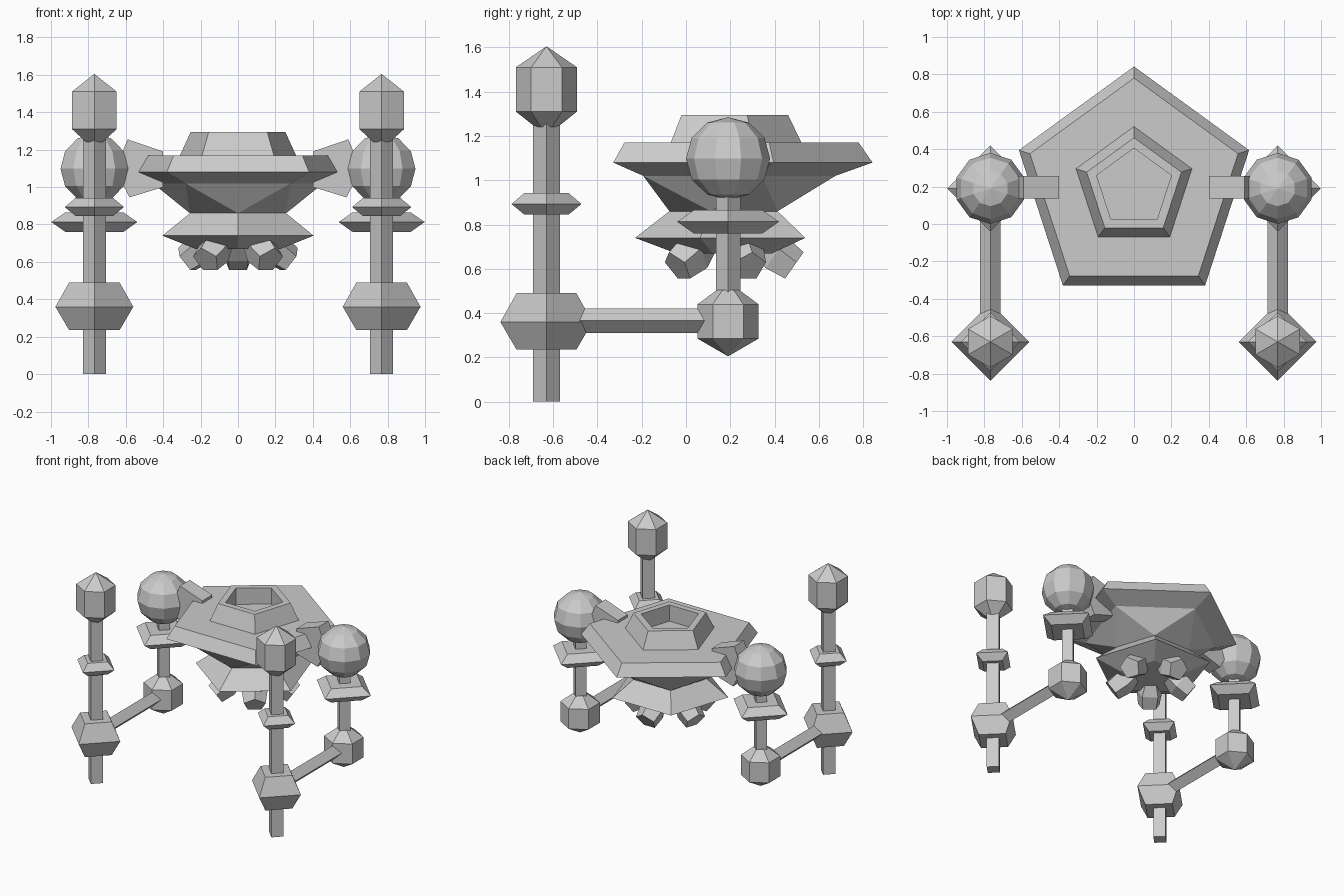
import bpy, bmesh
from math import sin, cos, pi, radians
from mathutils import Matrix, Vector

if "Cube" in bpy.data.objects:
    bpy.data.objects.remove(bpy.data.objects["Cube"])


def finish(name, bm):
    bmesh.ops.recalc_face_normals(bm, faces=bm.faces)
    me = bpy.data.meshes.new(name)
    bm.to_mesh(me)
    bm.free()
    ob = bpy.data.objects.new(name, me)
    bpy.context.collection.objects.link(ob)
    return ob


def lathe(name, n, profile, matrix, twist_at=None):
    """n-sided stacked rings (r, z), first corner on +y; r = 0 gives a point.
    From ring twist_at on, rings turn half a step and join by triangles."""
    bm = bmesh.new()
    rings = []
    for k, (r, z) in enumerate(profile):
        off = 0.5 if twist_at is not None and k >= twist_at else 0
        count = 1 if r == 0 else n
        rings.append([bm.verts.new(matrix @ Vector((-r * sin(2 * pi * (i + off) / n),
                                                    r * cos(2 * pi * (i + off) / n), z)))
                      for i in range(count)])
    for k in range(len(rings) - 1):
        a, b = rings[k], rings[k + 1]
        for i in range(n):
            j = (i + 1) % n
            if len(a) == 1:
                bm.faces.new((a[0], b[j], b[i]))
            elif len(b) == 1:
                bm.faces.new((a[i], a[j], b[0]))
            elif k + 1 == twist_at:
                bm.faces.new((a[i], a[j], b[i]))
                bm.faces.new((b[i], a[j], b[j]))
            else:
                bm.faces.new((a[i], a[j], b[j], b[i]))
    for ring in (rings[0], rings[-1]):
        if len(ring) > 2:
            bm.faces.new(ring)
    return finish(name, bm)


def at(x, y, z=0):
    return Matrix.Translation((x, y, z))


CY = 0.195          # depth of the hull centre
PX, PY = 0.768, -0.63   # front pole position

# Central hull: hollow cup, wide plate, twisted waist and inverted lower disc
lathe("hull", 5, [(0.21, 1.17), (0.21, 1.295), (0.266, 1.295), (0.326, 1.17),
                  (0.585, 1.17), (0.647, 1.08), (0.48, 1.02),
                  (0.27, 0.86), (0.425, 0.74), (0.24, 0.67)], at(0, CY), twist_at=7)

# Five stubby thrusters splayed outward under the hull
for i in range(5):
    m = (at(0, CY) @ Matrix.Rotation(pi / 2 + i * 2 * pi / 5, 4, 'Z')
         @ at(0.126, 0, 0.724) @ Matrix.Rotation(radians(125), 4, 'Y')
         @ Matrix.Rotation(pi / 2, 4, 'Z'))
    lathe(f"thruster_{i}", 5, [(0.06, 0), (0.095, 0.1), (0.08, 0.2)], m)

for s, side in ((-1, "left"), (1, "right")):
    x = s * PX
    # Front pole with diamond collars and a pointed six-sided knob
    lathe(f"{side}_pole", 4, [(0.061, 0), (0.061, 1.3)], at(x, PY))
    lathe(f"{side}_pole_block", 4, [(0.135, 0.235), (0.208, 0.36), (0.135, 0.49)], at(x, PY))
    lathe(f"{side}_pole_collar", 4, [(0.1, 0.845), (0.158, 0.893), (0.1, 0.942)], at(x, PY))
    lathe(f"{side}_pole_knob", 6, [(0.05, 1.24), (0.138, 1.31), (0.138, 1.51), (0, 1.605)],
          at(x, PY))

    # Rod joining the pole to the rear knob
    lathe(f"{side}_link_rod", 4, [(0.055, 0), (0.055, 0.76)],
          at(x, PY, 0.366) @ Matrix.Rotation(-pi / 2, 4, 'X'))

    # Rear post: downward knob, rod, diamond collar and faceted ball
    lathe(f"{side}_post_knob", 6, [(0, 0.205), (0.138, 0.285), (0.138, 0.44), (0.05, 0.505)],
          at(x, 0.19))
    lathe(f"{side}_post", 4, [(0.055, 0.4), (0.055, 1.0)], at(x, 0.19))
    lathe(f"{side}_post_collar", 4, [(0.155, 0.76), (0.23, 0.813), (0.155, 0.865)],
          at(x, 0.19))
    ball = [(0.19 * sin(k * pi / 6) if 0 < k < 6 else 0, -0.187 * cos(k * pi / 6))
            for k in range(7)]
    lathe(f"{side}_ball", 10, ball, at(x, 0.19, 1.098))

    # Flared bracket between ball and hull
    bm = bmesh.new()
    outline = [(0.40, 1.19), (0.59, 1.255), (0.63, 1.16), (0.63, 1.04), (0.58, 0.945), (0.40, 1.0)]
    face = bm.faces.new([bm.verts.new((s * px, 0.137, pz)) for px, pz in outline])
    ext = bmesh.ops.extrude_face_region(bm, geom=[face], use_keep_orig=True)
    bmesh.ops.translate(bm, vec=(0, 0.12, 0),
                        verts=[g for g in ext["geom"] if isinstance(g, bmesh.types.BMVert)])
    finish(f"{side}_bracket", bm)
